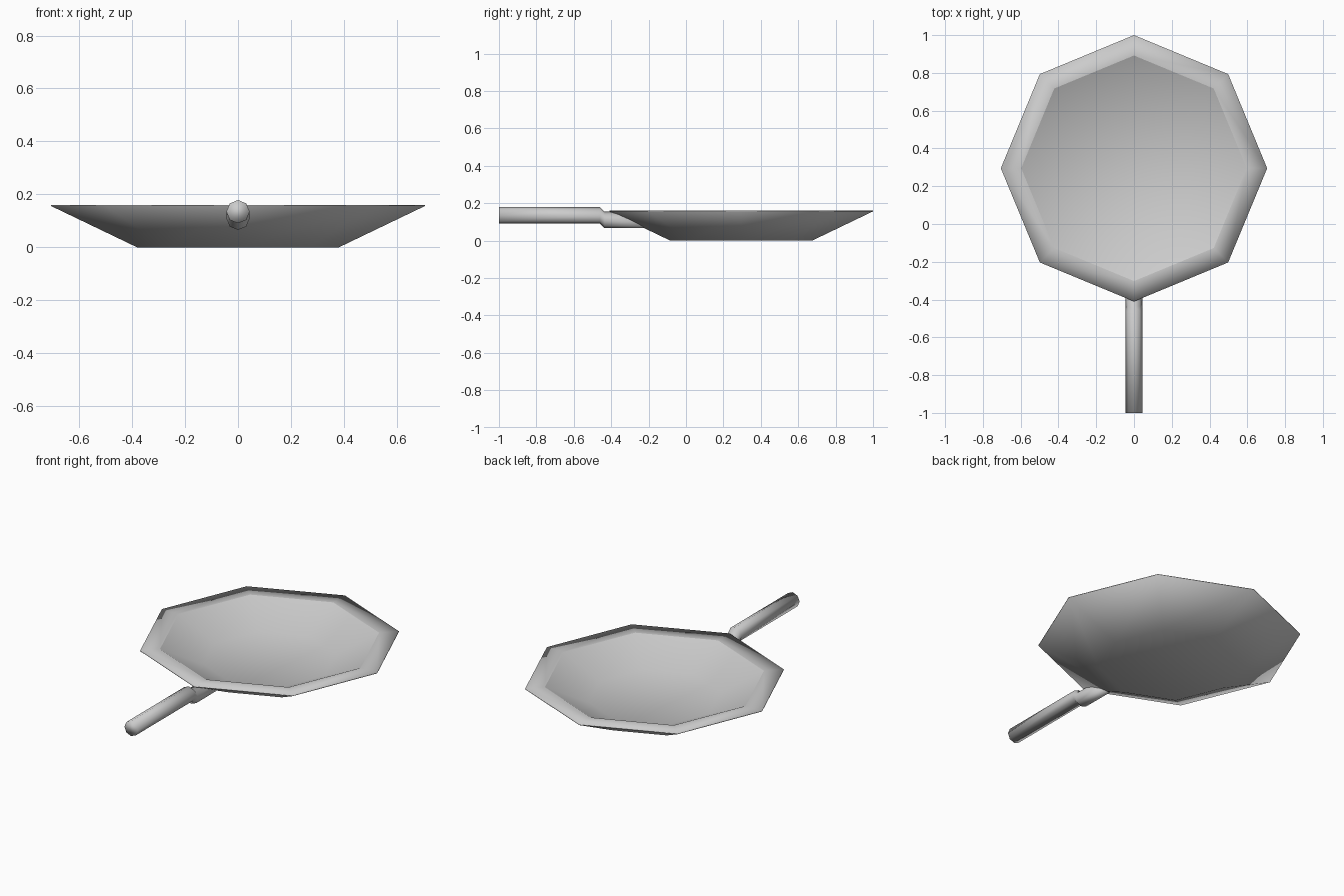
import bpy, bmesh
from math import cos, sin, pi

if "Cube" in bpy.data.objects:
    bpy.data.objects.remove(bpy.data.objects["Cube"])

SIDES = 8


def loft(name, rings, sharp=()):
    """Join octagonal rings in order, cap both ends and smooth the result."""
    bm = bmesh.new()
    loops = [[bm.verts.new(p) for p in ring] for ring in rings]
    for a, b in zip(loops, loops[1:]):
        for i in range(SIDES):
            j = (i + 1) % SIDES
            bm.faces.new((a[i], a[j], b[j], b[i]))
    bm.faces.new(loops[0])
    bm.faces.new(loops[-1])
    bmesh.ops.recalc_face_normals(bm, faces=bm.faces[:])
    for f in bm.faces:
        f.smooth = True
    for k in sharp:
        for i in range(SIDES):
            bm.edges.get((loops[k][i], loops[k][(i + 1) % SIDES])).smooth = False
    mesh = bpy.data.meshes.new(name)
    bm.to_mesh(mesh)
    bm.free()
    obj = bpy.data.objects.new(name, mesh)
    bpy.context.collection.objects.link(obj)
    return obj


def flat_ring(r, z, cy=0.295):
    return [(r * cos(2 * pi * i / SIDES), cy + r * sin(2 * pi * i / SIDES), z)
            for i in range(SIDES)]


def upright_ring(y, z, r=0.044, slant=0.0):
    ring = []
    for i in range(SIDES):
        a = 2 * pi * i / SIDES
        ring.append((r * cos(a), y - slant * r * sin(a), z + r * sin(a)))
    return ring


# Pan: underside, sloping wall, thin rim edge, flat lip, inner wall and floor
loft("pan", [flat_ring(r, z) for r, z in
             [(0.38, 0.0), (0.705, 0.156), (0.705, 0.16),
              (0.597, 0.16), (0.36, 0.05)]], sharp=[3])

# Handle: straight grip, step down, neck ending inside the pan wall
loft("handle", [upright_ring(-1.0, 0.135),
                upright_ring(-0.46, 0.135),
                upright_ring(-0.435, 0.11),
                upright_ring(-0.25, 0.11, slant=1.2)])
